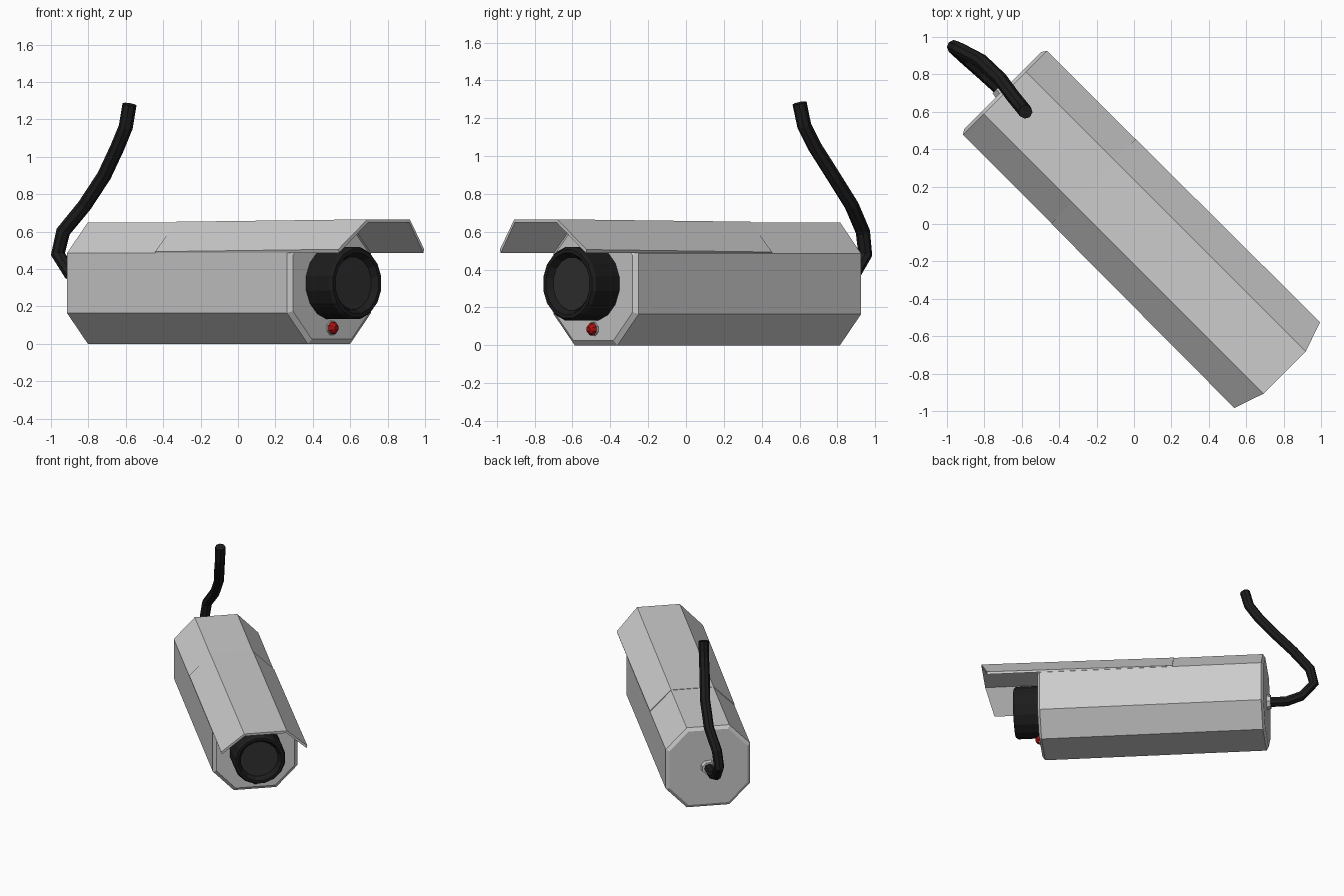
import bpy, bmesh, math

if "Cube" in bpy.data.objects:
    bpy.data.objects.remove(bpy.data.objects["Cube"])

R2 = math.sqrt(2)
VC = 0.008   # sideways offset of the camera axis
ZC = 0.325   # height of the camera axis


def place(u, v, z):
    """u runs along the camera (front positive), v sideways, z up."""
    v += VC
    return ((u + v) / R2, (v - u) / R2, z)


def material(name, color):
    m = bpy.data.materials.new(name)
    m.diffuse_color = (*color, 1)
    m.use_nodes = True
    m.node_tree.nodes["Principled BSDF"].inputs["Base Color"].default_value = m.diffuse_color
    return m


def loft(name, loops, mat=None, caps=(True, True)):
    """Skin a series of closed loops with flat faces."""
    bm = bmesh.new()
    rings = [[bm.verts.new(place(*p)) for p in loop] for loop in loops]
    n = len(rings[0])
    for a, b in zip(rings, rings[1:]):
        for i in range(n):
            j = (i + 1) % n
            bm.faces.new((a[i], a[j], b[j], b[i]))
    if caps[0]:
        bm.faces.new(rings[0][::-1])
    if caps[1]:
        bm.faces.new(rings[-1])
    bmesh.ops.recalc_face_normals(bm, faces=bm.faces[:])
    me = bpy.data.meshes.new(name)
    bm.to_mesh(me)
    bm.free()
    ob = bpy.data.objects.new(name, me)
    bpy.context.collection.objects.link(ob)
    if mat:
        me.materials.append(mat)
    return ob


def ring(u, r, n=16, z=ZC):
    return [(u, r * math.cos(2 * math.pi * (i + .5) / n),
             z + r * math.sin(2 * math.pi * (i + .5) / n)) for i in range(n)]


def octagon(u, inset=0):
    h, w, c = ZC - inset, 0.318 - inset, 0.16 - inset * 0.41
    return [(u, v, ZC + z) for v, z in
            ((c, -h), (w, -c), (w, c), (c, h), (-c, h), (-w, c), (-w, -c), (-c, -h))]


black = material("black_rubber", (0.012, 0.012, 0.012))
glass = material("dark_glass", (0.03, 0.03, 0.03))
red = material("red_light", (0.4, 0.005, 0.005))

# octagonal housing with chamfered ends
loft("housing", [octagon(-1.0, .025), octagon(-0.983), octagon(0.68), octagon(0.70, .025)])


# sun hood: thin shell over the top three sides, lifting towards the front
def hood_section(u_side, u_top, lift):
    outer = [(u_side, -.318 - lift * .4, .49 + lift), (u_top, -.16, .65 + lift),
             (u_top, .16, .65 + lift), (u_side, .318 + lift * .4, .49 + lift)]
    inner = [(u_side, .318, .487), (u_top, .157, .648),
             (u_top, -.157, .648), (u_side, -.318, .487)]
    return outer + inner


loft("sun_hood", [hood_section(-.315, -.315, .003), hood_section(1.075, 1.131, .016)])

# lens barrel with a dished front, and the glass
loft("lens_barrel", [ring(.69, .197), ring(.875, .197), ring(.893, .185),
                     ring(.893, .165), ring(.858, .143)], black)
loft("lens_glass", [ring(.85, .14), ring(.861, .14)], glass)

# status light: collar and red dome
LZ = 0.085
loft("light_collar", [ring(.69, .042, 8, LZ), ring(.708, .038, 8, LZ)])
dome = [ring(.70 + .04 * math.sin(a), .036 * math.cos(a), 8, LZ)
        for a in (0, .4, .8, 1.2)]
loft("status_light", dome, red)

# cable collar on the rear face
loft("cable_collar", [ring(-.99, .06, 8), ring(-1.03, .052, 8)])

# cable sweeping out of the back and upwards
path = [(-.70, .71, .325), (-.81, .81, .33), (-.895, .885, .375), (-.963, .947, .48),
        (-.935, .935, .60), (-.82, .875, .74), (-.715, .775, .90),
        (-.645, .68, 1.05), (-.60, .625, 1.16), (-.58, .60, 1.28)]
cu = bpy.data.curves.new("cable", "CURVE")
cu.dimensions = "3D"
cu.bevel_depth = 0.038
cu.bevel_resolution = 2
cu.use_fill_caps = True
sp = cu.splines.new("POLY")
sp.points.add(len(path) - 1)
for pt, co in zip(sp.points, path):
    pt.co = (*co, 1)
sp.use_smooth = False
cu.materials.append(black)
bpy.context.collection.objects.link(bpy.data.objects.new("cable", cu))
